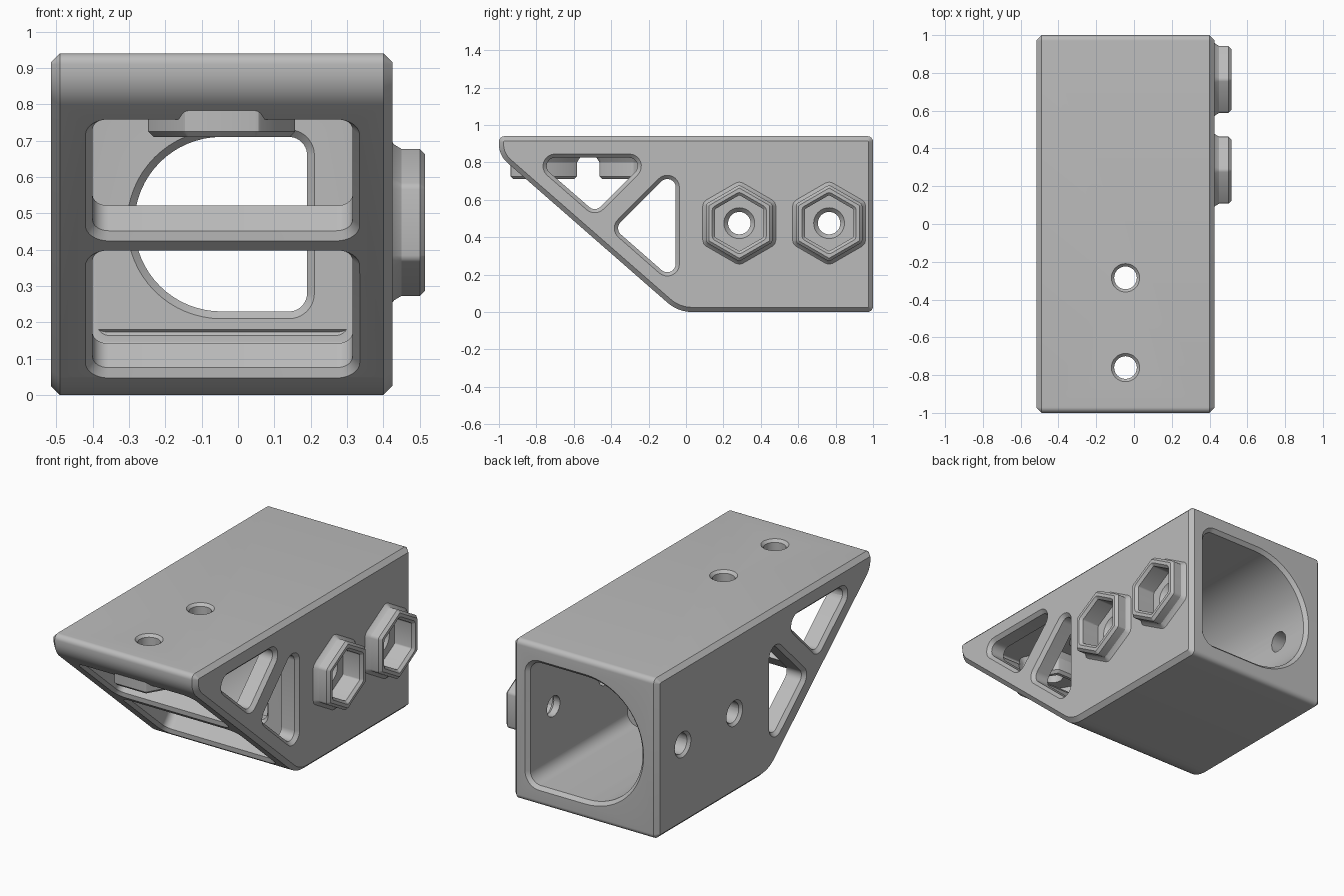
import bpy, bmesh, math
from mathutils import Matrix, Vector

if "Cube" in bpy.data.objects:
    bpy.data.objects.remove(bpy.data.objects["Cube"], do_unlink=True)

grey = bpy.data.materials.new("plain_grey")
grey.use_nodes = True
grey.diffuse_color = (0.5, 0.5, 0.5, 1)
grey.node_tree.nodes["Principled BSDF"].inputs["Base Color"].default_value = (0.5, 0.5, 0.5, 1)


def frame(u, v, w, origin=(0, 0, 0)):
    m = Matrix((u, v, w)).transposed().to_4x4()
    m.translation = origin
    return m


# Working frames: outline plane (u, v) and depth axis w
SIDE = frame((0, 1, 0), (0, 0, 1), (1, 0, 0))
END = frame((1, 0, 0), (0, 0, 1), (0, -1, 0))
TOP = frame((1, 0, 0), (0, 1, 0), (0, 0, 1))
SLOPE = frame((1, 0, 0), (0, -0.7535, 0.6575), (0, -0.6575, -0.7535), (0, -0.115, 0.064))


def outline(corners, radii, grow, segs):
    """Convex counter-clockwise polygon with rounded corners, grown outwards."""
    pts, n = [], len(corners)
    if not isinstance(radii, (list, tuple)):
        radii = [radii] * n
    for i, r in enumerate(radii):
        p = Vector(corners[i])
        d1 = (p - Vector(corners[i - 1])).normalized()
        d2 = (Vector(corners[(i + 1) % n]) - p).normalized()
        n1, n2 = Vector((d1.y, -d1.x)), Vector((d2.y, -d2.x))
        centre = p - (n1 + n2) * r / (1 + n1.dot(n2))
        a, turn = math.atan2(n1.y, n1.x), math.acos(max(-1, min(1, n1.dot(n2))))
        for k in range(segs + 1):
            t = a + turn * k / segs
            pts.append(centre + (r + grow) * Vector((math.cos(t), math.sin(t))))
    return pts


def loft(name, space, corners, radii, sections, segs=8):
    """Solid through (depth, grow) sections of one rounded outline."""
    bm = bmesh.new()
    rings = []
    for depth, grow in sections:
        rings.append([bm.verts.new(space @ Vector((p.x, p.y, depth)))
                      for p in outline(corners, radii, grow, segs)])
    for a, b in zip(rings, rings[1:]):
        for i in range(len(a)):
            j = (i + 1) % len(a)
            bm.faces.new((a[i], a[j], b[j], b[i]))
    bm.faces.new(rings[0][::-1])
    bm.faces.new(rings[-1])
    bmesh.ops.recalc_face_normals(bm, faces=bm.faces)
    mesh = bpy.data.meshes.new(name)
    bm.to_mesh(mesh)
    bm.free()
    mesh.materials.append(grey)
    ob = bpy.data.objects.new(name, mesh)
    bpy.context.collection.objects.link(ob)
    return ob


def rect(u0, u1, v0, v1):
    return [(u0, v0), (u1, v0), (u1, v1), (u0, v1)]


def hexagon(u, v, r, start):
    return [(u + r * math.cos(start + k * math.pi / 3),
             v + r * math.sin(start + k * math.pi / 3)) for k in range(6)]


def hole(name, space, u, v, sections):
    return loft(name, space, rect(u - .06, u + .06, v - .06, v + .06), .0599, sections)


# Main housing: side profile with a sloped front
body = loft("housing", SIDE,
            [(1, 0), (1, .94), (-1, .94), (-1, .837), (-.042, 0)],
            [.03, .03, .03, .13, .2],
            [(-.515, -.025), (-.49, 0), (.4, 0), (.425, -.025)])

# Hollow front, rear bore and the D-shaped opening between them
cx, cz = -.045, .47
cutters = [
    loft("front_cavity", SIDE, [(-.822, .832), (-.02, .125), (-.02, .832)], .01,
         [(-.4, 0), (.32, 0)]),
    loft("rear_bore", END, rect(cx - .36, .325, cz - .36, cz + .36),
         [.359, .07, .07, .359],
         [(-1.03, .05), (-1, .02), (-.98, 0), (-.08, 0)], 16),
    loft("wall_opening", END, rect(cx - .24, .19, cz - .24, cz + .24),
         [.239, .05, .05, .239],
         [(-.1, .04), (-.08, .02), (-.06, 0), (0, 0), (.02, .02), (.04, .04)], 16),
]

# Two openings in the sloped face, leaving a cross bar
for v0, v1, depth in ((.567, 1.036, -.115), (-.006, .488, -.15)):
    cutters.append(loft("slope_opening", SLOPE, rect(-.4, .315, v0, v1), .045,
                        [(depth, 0), (-.02, 0), (0, .02), (.03, .05)]))

# Triangular windows through both side walls
through = [(-.53, .035), (-.515, .02), (-.495, 0), (.405, 0), (.425, .02), (.44, .035)]
for tri in ([(-.82, .825), (-.486, .534), (-.195, .825)],
            [(-.384, .446), (-.055, .158), (-.055, .775)]):
    cutters.append(loft("side_window", SIDE, tri, .045, through))

# Hexagonal bolt sockets on the side wall and under the roof
bosses = []
for y in (.285, .765):
    bosses.append(loft("side_socket", SIDE, hexagon(y, .475, .205, math.pi / 6), .02,
                       [(.415, .03), (.43, .012), (.45, 0), (.5, 0), (.515, -.015)], 2))
    cutters.append(loft("side_recess", SIDE, hexagon(y, .475, .15, math.pi / 6), .01,
                        [(.39, 0), (.5, 0), (.515, .015), (.53, .03)], 2))
    cutters.append(hole("side_hole", SIDE, y, .475,
                        [(-.53, .03), (-.515, .015), (-.5, 0), (.365, 0), (.395, .027)]))
for y in (-.285, -.76):
    bosses.append(loft("roof_socket", TOP, hexagon(cx, y, .205, 0), .02,
                       [(.71, -.015), (.725, 0), (.8, 0), (.84, .025)], 2))
    cutters.append(loft("roof_recess", TOP, hexagon(cx, y, .15, 0), .01,
                        [(.695, .03), (.71, .015), (.725, 0), (.79, 0)], 2))
    cutters.append(hole("roof_hole", TOP, cx, y,
                        [(.6, 0), (.925, 0), (.94, .015), (.955, .03)]))

# Cut every part, then shade
for part in [body] + bosses:
    bpy.ops.object.select_all(action="DESELECT")
    bpy.context.view_layer.objects.active = part
    part.select_set(True)
    for cutter in cutters:
        kind = cutter.name.split(".")[0]
        if part is not body and not kind.endswith(("recess", "hole")):
            continue
        mod = part.modifiers.new("cut", "BOOLEAN")
        mod.operation, mod.solver, mod.object = "DIFFERENCE", "EXACT", cutter
        bpy.ops.object.modifier_apply(modifier=mod.name)
    bpy.ops.object.shade_smooth_by_angle(angle=math.radians(30))

for cutter in cutters:
    bpy.data.objects.remove(cutter, do_unlink=True)
